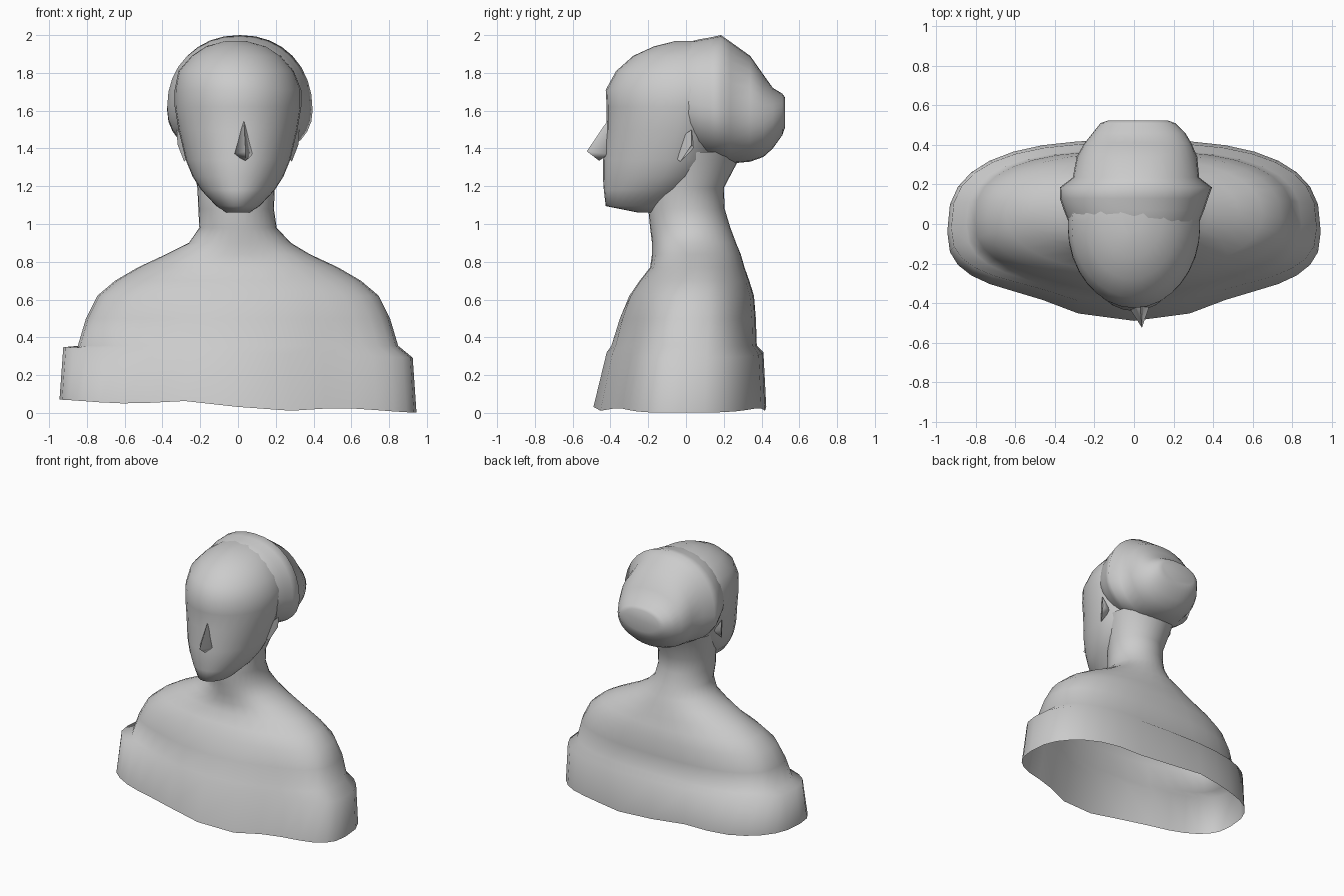
import bpy, bmesh, math

N = 32


def spow(v, p):
    return math.copysign(abs(v) ** (2 / p), v)


def oval(cu, hu, v0, v1, mid, p=2.0, n=N):
    """Closed outline: half-width hu, running from v0 to v1, widest at mid."""
    pts = []
    for i in range(n):
        a = 2 * math.pi * i / n
        c, s = spow(math.cos(a), p), spow(math.sin(a), p)
        pts.append((cu + hu * c, mid + s * ((v1 - mid) if s > 0 else (mid - v0))))
    return pts


def finish(name, bm, angle):
    bmesh.ops.recalc_face_normals(bm, faces=bm.faces)
    me = bpy.data.meshes.new(name)
    bm.to_mesh(me)
    bm.free()
    ob = bpy.data.objects.new(name, me)
    bpy.context.collection.objects.link(ob)
    bpy.ops.object.select_all(action='DESELECT')
    ob.select_set(True)
    bpy.context.view_layer.objects.active = ob
    bpy.ops.object.shade_smooth_by_angle(angle=math.radians(angle))
    return ob


def loft(name, rings, cap_start=False, cap_end=False, angle=80):
    bm = bmesh.new()
    vs = [[bm.verts.new(p) for p in r] for r in rings]
    for a, b in zip(vs, vs[1:]):
        for i in range(len(a)):
            j = (i + 1) % len(a)
            bm.faces.new((a[i], a[j], b[j], b[i]))
    if cap_start:
        bm.faces.new(vs[0])
    if cap_end:
        bm.faces.new(vs[-1])
    return finish(name, bm, angle)


def chest(pts, amount):
    """Push the front middle of an outline forward, leaving the arms behind."""
    return [(x, y - amount * math.exp(-(abs(x) / 0.4) ** 3) * (y < -0.1)) for x, y in pts]


def level(z, cx, hw, yf, yb, mid, p=2.0, bulge=0.0):
    pts = chest(oval(cx, hw, yf + bulge, yb, mid, p), bulge)
    return [(x, y, z) for x, y in pts]


def solid(name, pts):
    bm = bmesh.new()
    for p in pts:
        bm.verts.new(p)
    bmesh.ops.convex_hull(bm, input=bm.verts)
    return finish(name, bm, 85)


def hem(x):
    return max(0.0, 0.036 - 0.036 * x + 0.024 * math.cos(7 * (x + 0.25)) * (1 - abs(x)))


# garment band with a wavy open hem, flowing into the shoulders and neck
outer_low = chest(oval(0, 0.945, -0.38, 0.425, -0.04, 2.7), 0.11)
outer_high = chest(oval(0, 0.925, -0.33, 0.41, -0.02, 2.7), 0.09)
band = [[(x, y, hem(x)) for x, y in outer_low],
        [(x, y, 0.32 - 0.03 * x) for x, y in outer_high]]

# z, centre x, half width, front y, back y, widest y, squareness, chest bulge
torso = [
    (0.355, 0, 0.848, -0.395, 0.375, 0.0, 2.7, 0.08),
    (0.50, 0, 0.805, -0.35, 0.37, 0.02, 2.6, 0.06),
    (0.62, 0, 0.745, -0.30, 0.36, 0.03, 2.4, 0.03),
    (0.70, 0, 0.65, -0.245, 0.335, 0.05, 2.2, 0.01),
    (0.77, 0, 0.53, -0.19, 0.31, 0.06),
    (0.84, 0, 0.38, -0.18, 0.29, 0.06),
    (0.90, 0.01, 0.27, -0.18, 0.265, 0.05),
    (0.98, 0, 0.205, -0.19, 0.235, 0.03),
    (1.08, -0.01, 0.20, -0.2, 0.205, 0.0),
    (1.19, -0.01, 0.205, -0.2, 0.20, 0.0),
    (1.38, 0, 0.25, -0.15, 0.30, 0.05),
]
loft("shoulders_with_garment_band", band + [level(*t) for t in torso])

# face and skull
head = [
    (1.06, 0, 0.06, -0.25, -0.10, -0.18),
    (1.095, 0, 0.115, -0.425, -0.05, -0.25),
    (1.18, 0, 0.195, -0.435, 0.05, -0.16),
    (1.25, 0, 0.24, -0.44, 0.12, -0.12),
    (1.34, 0, 0.277, -0.44, 0.18, -0.08),
    (1.50, 0, 0.315, -0.42, 0.22, -0.04),
    (1.62, 0, 0.335, -0.42, 0.25, -0.02),
    (1.71, 0, 0.335, -0.425, 0.25, 0.0),
    (1.81, -0.01, 0.305, -0.37, 0.25, 0.0),
    (1.89, -0.01, 0.235, -0.28, 0.24, 0.02),
    (1.94, -0.01, 0.16, -0.17, 0.22, 0.04),
    (1.97, -0.01, 0.06, -0.05, 0.18, 0.08),
]
loft("head", [level(*h) for h in head], True, True)

# swept-back hair and bun: y, centre x, half width, low z, high z, widest z
hair = [
    (-0.06, 0, 0.29, 1.46, 1.93, 1.66),
    (0.02, 0, 0.335, 1.39, 1.965, 1.64),
    (0.07, 0, 0.355, 1.36, 1.978, 1.63),
    (0.13, 0, 0.375, 1.34, 1.988, 1.62),
    (0.185, 0.01, 0.385, 1.335, 2.0, 1.60),
    (0.235, 0.01, 0.32, 1.32, 1.965, 1.60),
    (0.34, 0.015, 0.305, 1.33, 1.89, 1.60),
    (0.41, 0.02, 0.27, 1.355, 1.79, 1.58),
    (0.46, 0.025, 0.235, 1.40, 1.72, 1.57),
    (0.51, 0.02, 0.19, 1.47, 1.69, 1.58),
    (0.524, 0.02, 0.15, 1.51, 1.67, 1.59),
]
loft("hair_and_bun",
     [[(x, y, z) for x, z in oval(cx, hw, z0, z1, m, 2.15)]
      for y, cx, hw, z0, z1, m in hair], True, True)

# nose
solid("nose", [(0.03, -0.40, 1.57), (0.04, -0.525, 1.385), (-0.03, -0.415, 1.37),
               (0.08, -0.41, 1.37), (0.04, -0.46, 1.335), (0.03, -0.36, 1.40)])

# ears
for side, s in (("left", -1), ("right", 1)):
    solid("ear_" + side, [(s * 0.25, -0.08, 1.37), (s * 0.285, -0.03, 1.33),
                          (s * 0.32, 0.03, 1.42), (s * 0.325, 0.03, 1.50),
                          (s * 0.28, -0.04, 1.45), (s * 0.26, 0.04, 1.40)])
